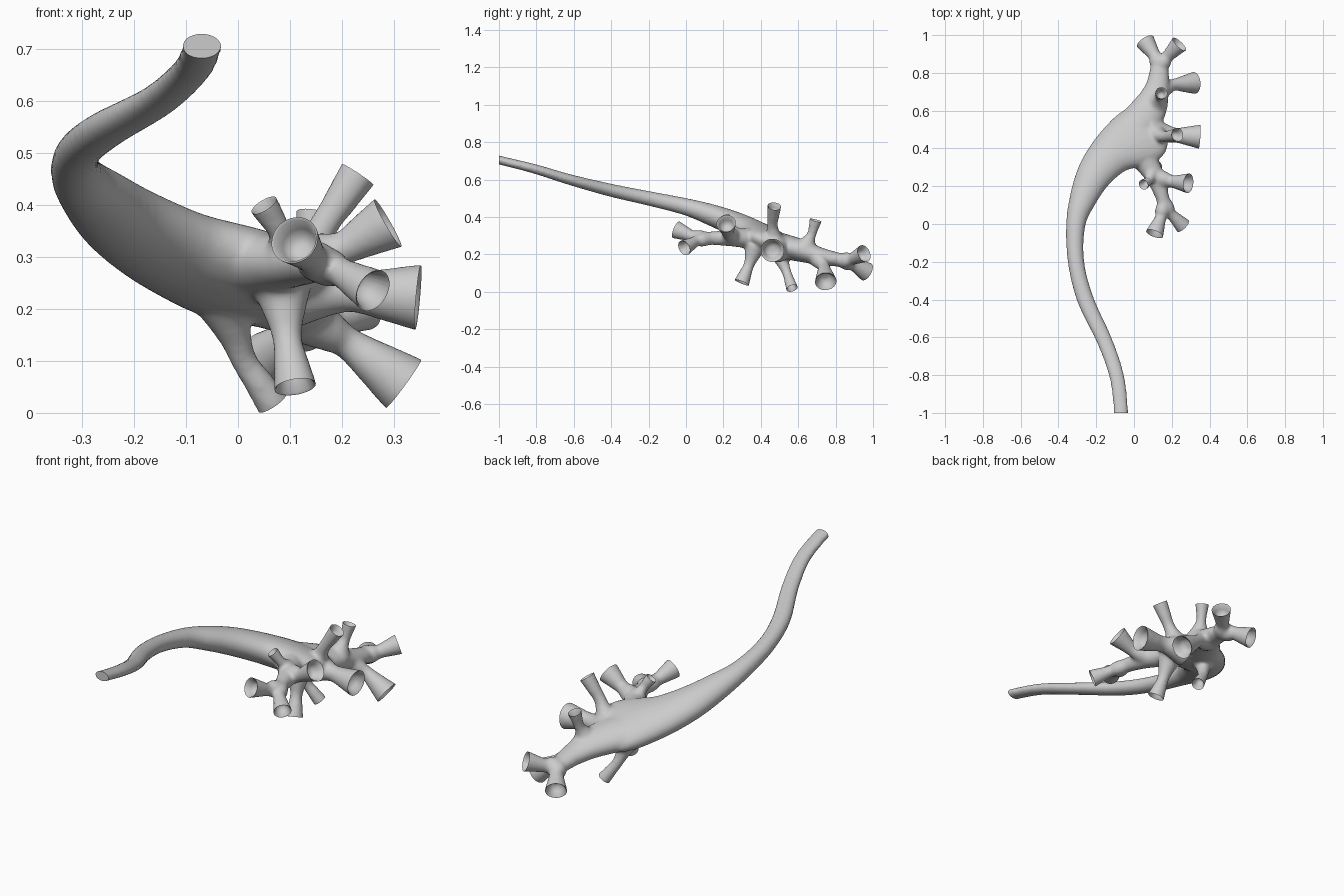
import bpy, bmesh, math
from mathutils import Vector

if "Cube" in bpy.data.objects:
    bpy.data.objects.remove(bpy.data.objects["Cube"])

PLANE_N = Vector((0, 0.37, 1)).normalized()   # the flattened body lies in this tilted plane
SIDES = 20
cuts = []                                     # (rim centre, outward direction, inner rings)
FLAT = []
DISH = [(0.9, 0.003), (0.72, 0.028), (0.5, 0.046), (0.22, 0.05)]   # scale, depth


def spline(pts, steps=6):
    # Catmull-Rom through tuples of any length
    p = [pts[0]] + list(pts) + [pts[-1]]
    out = []
    for i in range(1, len(p) - 2):
        for s in range(steps):
            t = s / steps
            out.append([0.5 * (2 * b + (c - a) * t + (2 * a - 5 * b + 4 * c - d) * t * t
                        + (3 * b - a - 3 * c + d) * t ** 3)
                        for a, b, c, d in zip(p[i - 1], p[i], p[i + 1], p[i + 2])])
    return out + [list(pts[-1])]


def tube(bm, pts):
    # closed sweep; each point is x, y, z, half width, half thickness
    path = spline(pts)
    pos = [Vector(q[:3]) for q in path]
    rings = []
    for i, q in enumerate(path):
        t = (pos[min(i + 1, len(pos) - 1)] - pos[max(i - 1, 0)]).normalized()
        ref = PLANE_N if abs(t.dot(PLANE_N)) < 0.95 else Vector((1, 0, 0))
        side = t.cross(ref).normalized()
        up = side.cross(t)
        ring = []
        for k in range(SIDES):
            a = 2 * math.pi * k / SIDES
            ring.append(bm.verts.new(pos[i] + side * math.cos(a) * q[3] + up * math.sin(a) * q[4]))
        rings.append(ring)
    for r0, r1 in zip(rings, rings[1:]):
        for k in range(SIDES):
            j = (k + 1) % SIDES
            bm.faces.new((r0[k], r0[j], r1[j], r1[k]))
    bm.faces.new(rings[0][::-1])
    bm.faces.new(rings[-1])


def cup(bm, start, mid, end, base, neck, rim):
    # flared branch, run slightly past its rim so it can be cut open
    s, m, e = Vector(start), Vector(mid), Vector(end)
    d = (e - m).normalized()
    rows = [(s, base), (s.lerp(m, 0.6), neck * 1.3), (m, neck), (m.lerp(e, 0.5), (neck + rim) * 0.49),
            (e, rim), (e + d * 0.025, rim * 1.04)]
    tube(bm, [(*p, r + 0.002, r + 0.002) for p, r in rows])
    cuts.append((e, d, DISH))


bm = bmesh.new()

# long duct widening into the flattened funnel
tube(bm, [
    (-0.07, -1.04, 0.714, .039, .024), (-0.072, -0.95, 0.693, .039, .024),
    (-0.093, -0.8, 0.655, .040, .026), (-0.155, -0.62, 0.60, .042, .029),
    (-0.257, -0.4, 0.543, .045, .035), (-0.307, -0.2, 0.50, .044, .039),
    (-0.308, 0.0, 0.455, .052, .046), (-0.267, 0.14, 0.410, .074, .058),
    (-0.207, 0.265, 0.361, .097, .067), (-0.12, 0.37, 0.311, .122, .072),
    (-0.02, 0.438, 0.273, .158, .074), (0.06, 0.485, 0.25, .162, .064),
    (0.115, 0.53, 0.238, .10, .042)])
cuts.append((Vector((-0.07, -1, 0.705)), Vector((0, -1, 0)), FLAT))

# two trunks leaving the funnel
tube(bm, [(0.0, 0.50, 0.25, .11, .068), (0.08, 0.61, 0.222, .095, .061),
          (0.122, 0.72, 0.19, .065, .047), (0.135, 0.83, 0.17, .048, .036),
          (0.14, 0.875, 0.163, .036, .03)])
tube(bm, [(0.01, 0.40, 0.285, .08, .062), (0.07, 0.32, 0.288, .064, .054),
          (0.12, 0.23, 0.288, .048, .044), (0.153, 0.13, 0.287, .035, .036),
          (0.16, 0.07, 0.285, .032, .032)])

# flared cups: start, middle, rim centre, base / neck / rim radius
for args in [
    ((.135, .84, .165), (.11, .89, .15), (.06, .965, .108), .038, .032, .051),
    ((.135, .83, .165), (.175, .885, .175), (.24, .952, .205), .038, .031, .047),
    ((.12, .70, .19), (.21, .737, .135), (.318, .747, .056), .055, .030, .057),
    ((.12, .64, .24), (.135, .675, .315), (.145, .693, .383), .06, .023, .032),
    ((.09, .49, .235), (.22, .470, .233), (.346, .462, .222), .080, .038, .062),
    ((.11, .47, .255), (.165, .462, .36), (.23, .472, .458), .070, .027, .036),
    ((.11, .25, .29), (.20, .225, .315), (.288, .215, .365), .048, .031, .052),
    ((.10, .28, .295), (.08, .23, .35), (.05, .208, .399), .045, .022, .028),
    ((.16, .11, .285), (.142, .035, .297), (.109, -.052, .332), .034, .029, .047),
    ((.158, .12, .285), (.195, .055, .272), (.259, -.010, .235), .034, .027, .042),
    ((.085, .37, .24), (.095, .335, .14), (.110, .298, .05), .055, .027, .040),
    ((-.035, .49, .225), (.012, .54, .10), (.066, .567, .019), .055, .024, .031),
]:
    cup(bm, *args)

# fuse everything into one smooth skin
mesh = bpy.data.meshes.new("branched_duct")
bm.to_mesh(mesh)
bm.free()
obj = bpy.data.objects.new("branched_duct", mesh)
bpy.context.collection.objects.link(obj)
rm = obj.modifiers.new("fuse", 'REMESH')
rm.mode = 'VOXEL'
rm.voxel_size = 0.008
sm = obj.modifiers.new("soften", 'SMOOTH')
sm.factor = 0.5
sm.iterations = 14
deps = bpy.context.evaluated_depsgraph_get()
skin = bpy.data.meshes.new_from_object(obj.evaluated_get(deps))
obj.modifiers.clear()
obj.data = skin

# slice every tip off, then close it with a flat cap or a hollow dish
bm = bmesh.new()
bm.from_mesh(skin)
for c, d, rings in cuts:
    def near():
        return [f for f in bm.faces if (f.calc_center_median() - c).length < 0.085
                and (f.calc_center_median() - c).dot(d) > -0.03]
    fs = near()
    geom = list({v for f in fs for v in f.verts}) + list({e for f in fs for e in f.edges}) + fs
    bmesh.ops.bisect_plane(bm, geom=geom, plane_co=c, plane_no=d, dist=1e-5)
    tips = [f for f in near() if (f.calc_center_median() - c).dot(d) > 1e-5]
    bmesh.ops.delete(bm, geom=tips, context='FACES')
    loop = [e for e in bm.edges if e.is_boundary and (e.verts[0].co - c).length < 0.085]
    verts = list({v for e in loop for v in e.verts})
    mid = sum((v.co for v in verts), Vector()) / len(verts)
    last_s, last_z = 1.0, 0.0
    for s, z in rings:
        ext = bmesh.ops.extrude_edge_only(bm, edges=loop)["geom"]
        loop = [g for g in ext if isinstance(g, bmesh.types.BMEdge) and g.is_boundary]
        for v in {v for e in loop for v in e.verts}:
            flat = v.co + d * last_z - mid
            v.co = mid + flat * (s / last_s) - d * z
        last_s, last_z = s, z
    bmesh.ops.holes_fill(bm, edges=loop, sides=0)
bmesh.ops.recalc_face_normals(bm, faces=bm.faces)
for f in bm.faces:
    f.smooth = True
bm.to_mesh(skin)
bm.free()
bpy.context.view_layer.objects.active = obj
obj.select_set(True)
bpy.ops.object.shade_smooth_by_angle(angle=math.radians(50))
